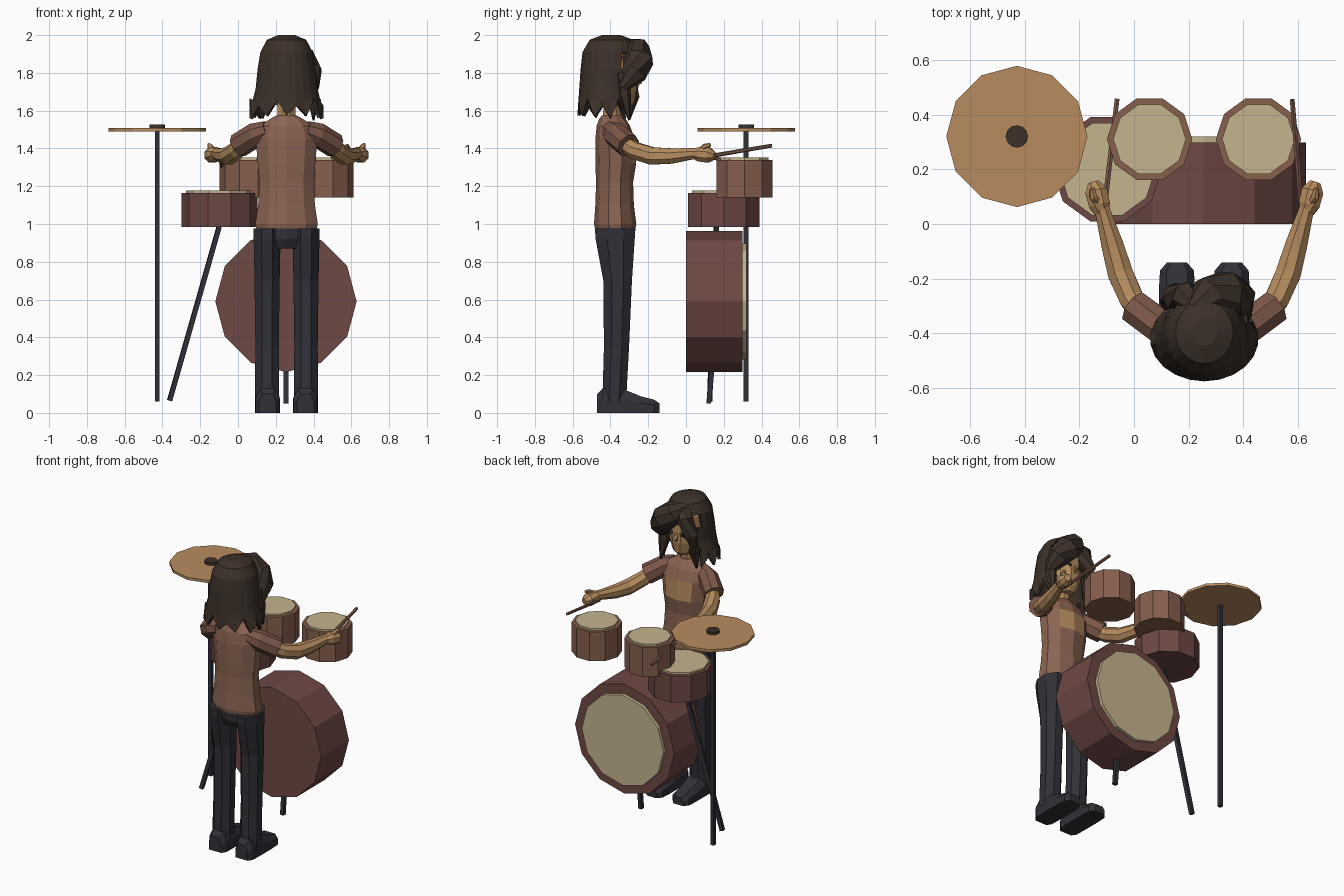
import bpy, bmesh, math
from mathutils import Vector

CX = 0.257  # centre line of the standing figure and bass drum


def mat(name, r, g, b):
    m = bpy.data.materials.new(name)
    m.diffuse_color = (r, g, b, 1)
    return m


HAIR = mat("dark_brown_hair", 0.045, 0.030, 0.022)
SKIN = mat("tan_skin", 0.46, 0.26, 0.11)
SHIRT = mat("brown_shirt", 0.26, 0.13, 0.085)
SLEEVE = mat("russet_cloth", 0.20, 0.095, 0.065)
PANTS = mat("charcoal", 0.030, 0.030, 0.040)
MAROON = mat("maroon_shell", 0.155, 0.065, 0.058)
WOOD = mat("tom_wood", 0.24, 0.115, 0.075)
CREAM = mat("cream_skin", 0.56, 0.46, 0.27)
BRASS = mat("cymbal_bronze", 0.48, 0.26, 0.115)


def add(name, bm, *mats):
    bmesh.ops.recalc_face_normals(bm, faces=bm.faces)
    me = bpy.data.meshes.new(name)
    bm.to_mesh(me)
    bm.free()
    for m in mats:
        me.materials.append(m)
    ob = bpy.data.objects.new(name, me)
    bpy.context.collection.objects.link(ob)
    return ob


def skin_rings(rings, cap=True):
    """Bridge rings of points into a tube."""
    bm = bmesh.new()
    vs = [[bm.verts.new(p) for p in r] for r in rings]
    n = len(vs[0])
    for a, b in zip(vs, vs[1:]):
        for i in range(n):
            bm.faces.new((a[i], a[(i + 1) % n], b[(i + 1) % n], b[i]))
    if cap:
        bm.faces.new(vs[0])
        bm.faces.new(vs[-1])
    return bm


def stack(rows, n, start=90):
    """Horizontal ellipses: rows of z, x, y, rx, ry."""
    out = []
    for z, x, y, rx, ry in rows:
        ang = [math.radians(start + 360 * i / n) for i in range(n)]
        out.append([(x + rx * math.cos(a), y + ry * math.sin(a), z) for a in ang])
    return out


def limb(name, pts, radii, n, m, flat=1.0):
    """Tube along a path; flat scales the second cross-section axis."""
    pts = [Vector(p) for p in pts]
    rings = []
    for i, p in enumerate(pts):
        d = (pts[min(i + 1, len(pts) - 1)] - pts[max(i - 1, 0)]).normalized()
        s = d.cross(Vector((0, 0, 1)) if abs(d.z) < 0.98 else Vector((0, 1, 0))).normalized()
        t = s.cross(d)
        ang = [2 * math.pi * (k + 0.5) / n for k in range(n)]
        rings.append([p + radii[i] * (s * math.cos(a) + t * flat * math.sin(a)) for a in ang])
    return add(name, skin_rings(rings), m)


def ball(name, loc, scale, m, u=10, v=8):
    bm = bmesh.new()
    bmesh.ops.create_uvsphere(bm, u_segments=u, v_segments=v, radius=1)
    for w in bm.verts:
        w.co = Vector(loc) + Vector([c * s for c, s in zip(w.co, scale)])
    return add(name, bm, m)


def disc(name, x, y, z0, z1, r, n, m, start=0):
    return add(name, skin_rings(stack([(z0, x, y, r, r), (z1, x, y, r, r)], n, start)), m)


# Drums with raised skins
for name, x, y, z0, z1, r, m in (("snare", -0.098, 0.2, 0.985, 1.165, 0.2, MAROON),
                                 ("left_tom", 0.057, 0.31, 1.14, 1.34, 0.156, WOOD),
                                 ("right_tom", 0.455, 0.31, 1.14, 1.34, 0.156, WOOD)):
    disc(name + "_shell", x, y, z0, z1, r, 10, m)
    disc(name + "_head", x, y, z1, z1 + 0.012, r - 0.023, 10, CREAM)


def drum_y(name, y0, y1, r, m):
    rings = [[(CX - 0.003 + r * math.cos(math.pi * k / 6), y, 0.59 + r * math.sin(math.pi * k / 6))
              for k in range(12)] for y in (y0, y1)]
    return add(name, skin_rings(rings), m)


drum_y("bass_drum_shell", 0.0, 0.298, 0.374, MAROON)
drum_y("bass_drum_head", 0.298, 0.32, 0.308, CREAM)

# Stands and cymbal
limb("bass_drum_leg", [(0.254, 0.12, 0.05), (0.254, 0.14, 0.25)], [0.018] * 2, 4, PANTS)
limb("snare_stand", [(-0.362, 0.125, 0.065), (-0.1, 0.16, 0.985)], [0.018] * 2, 4, PANTS)
limb("cymbal_stand", [(-0.428, 0.318, 0.06), (-0.428, 0.318, 1.5)], [0.018] * 2, 4, PANTS)
disc("cymbal", -0.428, 0.32, 1.49, 1.508, 0.258, 12, BRASS)
disc("cymbal_cap", -0.428, 0.32, 1.505, 1.526, 0.041, 12, HAIR)

# Shirt: front faces of the chest band become the tan print
torso = [(0.975, CX, -0.375, 0.168, 0.107), (1.0, CX, -0.375, 0.174, 0.112),
         (1.10, CX, -0.378, 0.158, 0.102), (1.22, CX, -0.378, 0.150, 0.098),
         (1.32, CX, -0.372, 0.160, 0.108), (1.45, CX, -0.375, 0.172, 0.105),
         (1.52, CX, -0.385, 0.150, 0.088), (1.56, CX, -0.39, 0.085, 0.068),
         (1.575, CX, -0.39, 0.055, 0.055)]
shirt = add("shirt", skin_rings(stack(torso, 10)), SHIRT, SKIN)
for p in shirt.data.polygons:
    if 1.33 < p.center.z < 1.44 and p.center.y > -0.32 and abs(p.center.x - CX) < 0.09:
        p.material_index = 1
add("hips", skin_rings(stack([(0.87, CX, -0.375, 0.09, 0.075), (0.92, CX, -0.375, 0.145, 0.10),
                              (0.99, CX, -0.375, 0.160, 0.104)], 10)), PANTS)

# Limbs on both sides
for side, s in (("left", -1), ("right", 1)):
    def P(u, y, z):
        return (CX + s * u, y, z)
    lx = CX + s * 0.103
    add(side + "_leg", skin_rings(stack([(0.06, lx, -0.38, 0.07, 0.068), (0.35, lx, -0.368, 0.067, 0.072),
        (0.70, lx, -0.362, 0.072, 0.082), (0.92, lx, -0.375, 0.077, 0.112),
        (0.975, lx, -0.375, 0.077, 0.116)], 8, 22.5)), PANTS)
    # Shoe: sections of y, half width, top height
    sections = [(-0.47, 0.045, 0.10), (-0.44, 0.064, 0.13), (-0.33, 0.066, 0.125),
                (-0.24, 0.066, 0.088), (-0.17, 0.062, 0.07), (-0.14, 0.036, 0.05)]
    sx = CX + s * 0.1
    add(side + "_shoe", skin_rings([[(sx - w, y, 0.0), (sx + w, y, 0.0), (sx + w, y, h * 0.6),
        (sx + w * 0.6, y, h), (sx - w * 0.6, y, h), (sx - w, y, h * 0.6)] for y, w, h in sections]), PANTS)
    limb(side + "_sleeve", [P(0.10, -0.40, 1.50), P(0.16, -0.375, 1.475), P(0.255, -0.305, 1.415)],
         [0.05, 0.066, 0.066], 8, SLEEVE)
    limb(side + "_arm", [P(0.22, -0.33, 1.43), P(0.265, -0.275, 1.39), P(0.307, -0.18, 1.36),
         P(0.335, -0.08, 1.36), P(0.375, 0.06, 1.375)], [0.046, 0.048, 0.05, 0.044, 0.029], 8, SKIN)
    limb(side + "_hand", [P(0.375, 0.04, 1.372), P(0.383, 0.07, 1.37), P(0.395, 0.12, 1.365),
         P(0.405, 0.152, 1.36)], [0.028, 0.042, 0.044, 0.022], 8, SKIN)
    limb(side + "_thumb", [P(0.385, 0.07, 1.385), P(0.405, 0.10, 1.41), P(0.41, 0.13, 1.42)],
         [0.016, 0.016, 0.010], 6, SKIN)
    ball(side + "_eye", P(0.042, -0.262, 1.775), (0.018, 0.006, 0.012), HAIR, 8, 4)
limb("right_drumstick", [(0.612, 0.06, 1.348), (0.578, 0.455, 1.415)], [0.011, 0.010], 6, SLEEVE)
limb("left_drumstick", [(-0.108, 0.06, 1.385), (-0.062, 0.455, 1.24)], [0.011, 0.010], 6, SLEEVE)

# Neck, head and nose
limb("neck", [(CX, -0.395, 1.53), (CX, -0.385, 1.68)], [0.053, 0.05], 8, SKIN)
add("head", skin_rings(stack([(1.615, CX, -0.335, 0.035, 0.035), (1.645, CX, -0.345, 0.068, 0.075),
    (1.71, CX, -0.365, 0.096, 0.108), (1.79, CX, -0.375, 0.108, 0.118),
    (1.88, CX, -0.38, 0.102, 0.115), (1.95, CX, -0.39, 0.06, 0.07)], 10, 72)), SKIN)
limb("nose", [(CX, -0.27, 1.775), (CX, -0.247, 1.742), (CX, -0.262, 1.728)], [0.008, 0.016, 0.010], 6, SKIN)

# Hair shell, open at the face with ragged tips
rows = [(2.0, CX, -0.395, 0.045, 0.05), (1.975, CX, -0.395, 0.105, 0.115),
        (1.91, CX, -0.40, 0.14, 0.148), (1.82, CX, -0.405, 0.155, 0.153),
        (1.72, CX, -0.415, 0.165, 0.150), (1.65, CX, -0.42, 0.182, 0.150), (1.58, CX, -0.42, 0.198, 0.155)]
bm = skin_rings(stack(rows, 22), cap=False)
bm.faces.new([v for v in bm.verts if v.co.z > 1.99])
tips = [v for v in bm.verts if v.co.z < 1.59]
for i, v in enumerate(tips):
    back = max(0.0, -0.42 - v.co.y)
    v.co.z = 1.56 + back * 0.1 if i % 2 else 1.625 + 0.02 * (i % 4)
gone = []
for f in bm.faces:
    c = f.calc_center_median()
    angle = math.degrees(math.atan2(abs(c.x - CX), c.y + 0.41))
    if c.z < 1.87 and angle < 56:
        gone.append(f)
bmesh.ops.delete(bm, geom=gone, context='FACES')
hair = add("hair_shell", bm, HAIR)
mod = hair.modifiers.new("thickness", 'SOLIDIFY')
mod.thickness = 0.02
mod.offset = -1

# Swept fringe and side locks
limb("fringe_right", [(0.215, -0.315, 1.955), (0.27, -0.265, 1.92), (0.335, -0.255, 1.865),
     (0.38, -0.275, 1.80), (0.405, -0.34, 1.715)], [0.03, 0.075, 0.085, 0.07, 0.025], 8, HAIR)
limb("fringe_left", [(0.235, -0.315, 1.96), (0.19, -0.265, 1.89), (0.15, -0.265, 1.79),
     (0.135, -0.285, 1.68), (0.13, -0.30, 1.56)], [0.03, 0.055, 0.05, 0.04, 0.008], 7, HAIR)
limb("side_lock_right", [(0.385, -0.34, 1.80), (0.395, -0.325, 1.68), (0.40, -0.30, 1.55)],
     [0.035, 0.035, 0.006], 6, HAIR)
